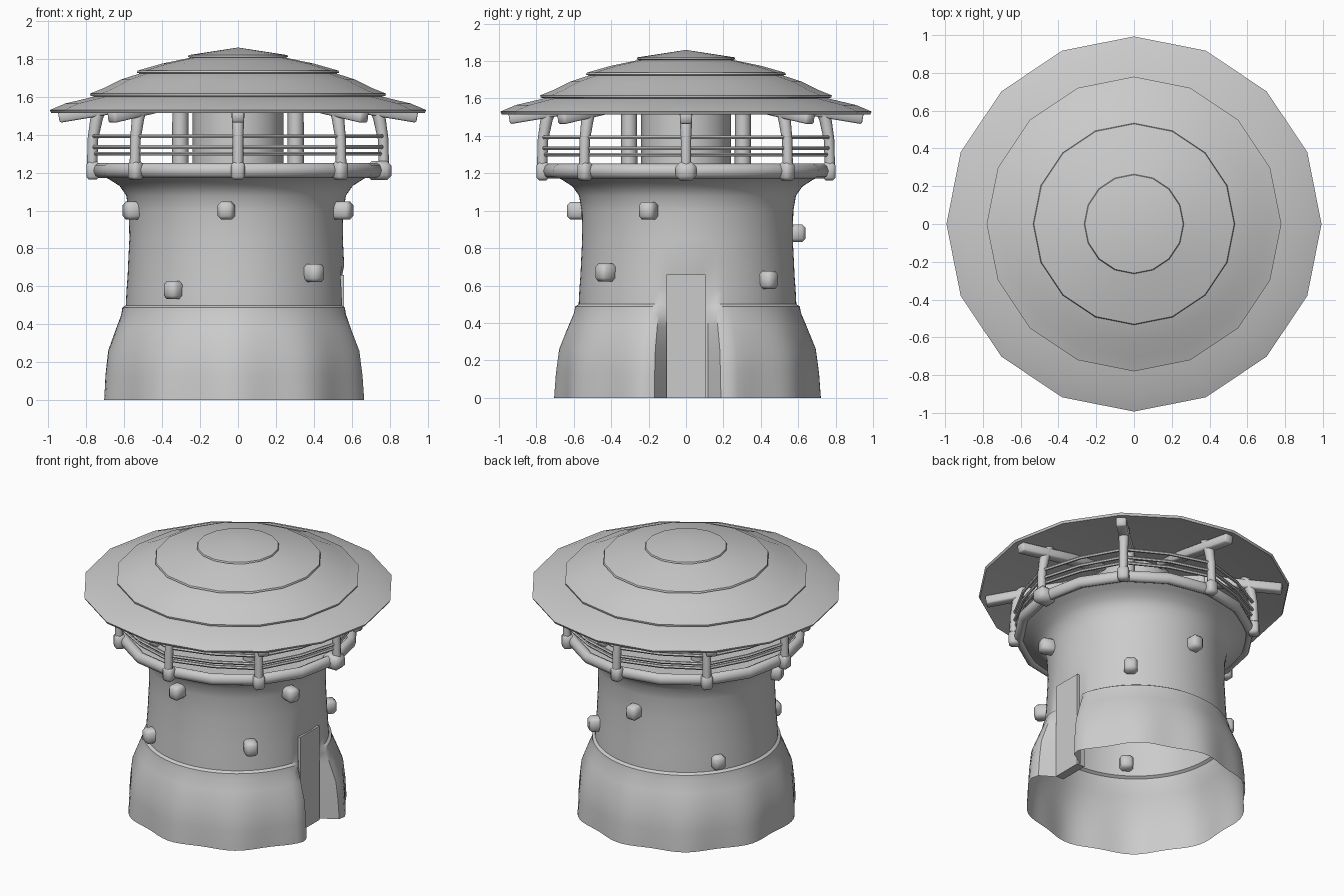
import bpy, bmesh
from math import sin, cos, pi, radians
from mathutils import Vector, Matrix

if "Cube" in bpy.data.objects:
    bpy.data.objects.remove(bpy.data.objects["Cube"])


def finish(name, bm, angle=35):
    bmesh.ops.recalc_face_normals(bm, faces=bm.faces)
    me = bpy.data.meshes.new(name)
    bm.to_mesh(me)
    bm.free()
    ob = bpy.data.objects.new(name, me)
    bpy.context.collection.objects.link(ob)
    bpy.ops.object.select_all(action='DESELECT')
    ob.select_set(True)
    bpy.context.view_layer.objects.active = ob
    bpy.ops.object.shade_smooth_by_angle(angle=radians(angle))
    return ob


def lathe(name, profile, sides, shape=None, angle=35):
    """Revolve (radius, z) points; shape(a, r, z) may alter the radius."""
    bm = bmesh.new()
    rings = []
    for r, z in profile:
        ring = []
        for i in range(sides):
            a = 2 * pi * i / sides
            rr = shape(a, r, z) if shape else r
            ring.append(bm.verts.new((rr * cos(a), rr * sin(a), z)))
        rings.append(ring)
    for lo, hi in zip(rings, rings[1:]):
        for i in range(sides):
            j = (i + 1) % sides
            bm.faces.new((lo[i], lo[j], hi[j], hi[i]))
    bmesh.ops.remove_doubles(bm, verts=bm.verts, dist=1e-5)
    return finish(name, bm, angle=angle)


def polar(a, r, z):
    return Vector((r * cos(a), r * sin(a), z))


def rod(name, points, radii, sides=8):
    """Round bar through a few points."""
    bm = bmesh.new()
    axis = (points[-1] - points[0]).normalized()
    rot = axis.to_track_quat('Z', 'Y')
    rings = [[bm.verts.new(p + rot @ Vector((r * cos(2 * pi * k / sides), r * sin(2 * pi * k / sides), 0)))
              for k in range(sides)] for p, r in zip(points, radii)]
    for lo, hi in zip(rings, rings[1:]):
        for k in range(sides):
            m = (k + 1) % sides
            bm.faces.new((lo[k], lo[m], hi[m], hi[k]))
    bm.faces.new(rings[0])
    bm.faces.new(rings[-1])
    return finish(name, bm, angle=50)


def block(name, a, r, z, size, pitch=0.0, bevel=0.015):
    """Bevelled block pointing outward at angle a."""
    bm = bmesh.new()
    bmesh.ops.create_cube(bm, size=1)
    bmesh.ops.scale(bm, vec=size, verts=bm.verts)
    if bevel:
        bmesh.ops.bevel(bm, geom=bm.edges[:], offset=bevel, segments=1, affect='EDGES')
    bm.transform(Matrix.Translation(polar(a, r, z)) @ Matrix.Rotation(a, 4, 'Z') @ Matrix.Rotation(pitch, 4, 'Y'))
    return finish(name, bm, angle=50)


# Tower wall: wavy flared skirt, pinched in around the doorway
def wall_shape(a, r, z):
    if z < 0.485:
        r += 0.014 * sin(10 * a - 1.2) * (1 - z / 0.49)
    d = abs((a + pi) % (2 * pi) - pi)
    w = min(max((d - radians(10.5)) / radians(6), 0), 1)
    w = w * w * (3 - 2 * w)
    if z < 0.69:
        r = min(r, 0.56) * (1 - w) + r * w
    return r


wall = lathe("tower_wall", [(0.70, 0), (0.694, 0.13), (0.68, 0.26), (0.635, 0.38), (0.607, 0.45),
                            (0.60, 0.488), (0.582, 0.50), (0.578, 0.58), (0.572, 0.66), (0.57, 0.71),
                            (0.563, 0.85), (0.566, 1.0), (0.58, 1.08), (0.615, 1.13), (0.67, 1.165),
                            (0.72, 1.19)], 96, wall_shape, 40)
wall.location = (-0.01, 0.008, 0)

# Door
block("door", 0, 0.53, 0.33, (0.06, 0.21, 0.66), bevel=0)

# Stones sticking out of the wall
for i, (deg, z) in enumerate([(264, 1.0), (235, 0.58), (-47, 0.67), (-20, 1.0),
                              (48, 0.63), (91, 0.88), (145, 0.56), (200, 1.0)]):
    block(f"wall_stone_{i}", radians(deg), 0.578, z, (0.12, 0.085, 0.095), bevel=0.018)

# Balcony floor and its rounded rim
lathe("balcony_floor", [(0, 1.19), (0.73, 1.19), (0.73, 1.22), (0, 1.22)], 16)
lathe("balcony_rim", [(0.735 + 0.034 * cos(k * pi / 4), 1.212 + 0.04 * sin(k * pi / 4)) for k in range(9)],
      16, angle=60)

# Posts, feet, rafters and rails around the balcony
for i in range(8):
    a, b = i * pi / 4, (i + 1) * pi / 4
    rod(f"balcony_post_{i}", [polar(a, 0.77, 1.2), polar(a, 0.765, 1.38), polar(a, 0.745, 1.49), polar(a, 0.71, 1.58)],
        [0.028, 0.028, 0.033, 0.035])
    if i:
        block(f"post_foot_{i}", a, 0.765, 1.21, (0.07, 0.072, 0.095))
    else:
        block("beam_end", a, 0.745, 1.21, (0.13, 0.11, 0.10), bevel=0.025)
    block(f"rafter_{i}", a, 0.6, 1.55, (0.70, 0.065, 0.06), pitch=0.165, bevel=0.008)
    for j, (z, r) in enumerate([(1.392, 0.765), (1.335, 0.765), (1.30, 0.755)]):
        mid = (a + b) / 2
        rod(f"rail_{i}_{j}", [polar(a, r, z), polar(mid, r * 0.965, z), polar(b, r, z)], [0.011] * 3, 6)

# Inner lantern drum and its four columns
lathe("inner_drum", [(0.24, 1.2), (0.24, 1.64)], 16)
for i in range(4):
    a = pi / 4 + i * pi / 2
    rod(f"inner_column_{i}", [polar(a, 0.43, 1.2), polar(a, 0.43, 1.62)], [0.044, 0.042])

# Stepped, layered roof
lathe("roof", [(0, 1.86), (0.26, 1.82), (0.264, 1.81), (0.252, 1.806), (0.40, 1.775), (0.53, 1.738),
               (0.534, 1.727), (0.518, 1.723), (0.62, 1.69), (0.71, 1.645), (0.78, 1.617), (0.778, 1.605),
               (0.757, 1.601), (0.91, 1.565), (0.993, 1.53), (0.985, 1.515), (0.7, 1.575), (0, 1.63)],
      16, angle=32)
